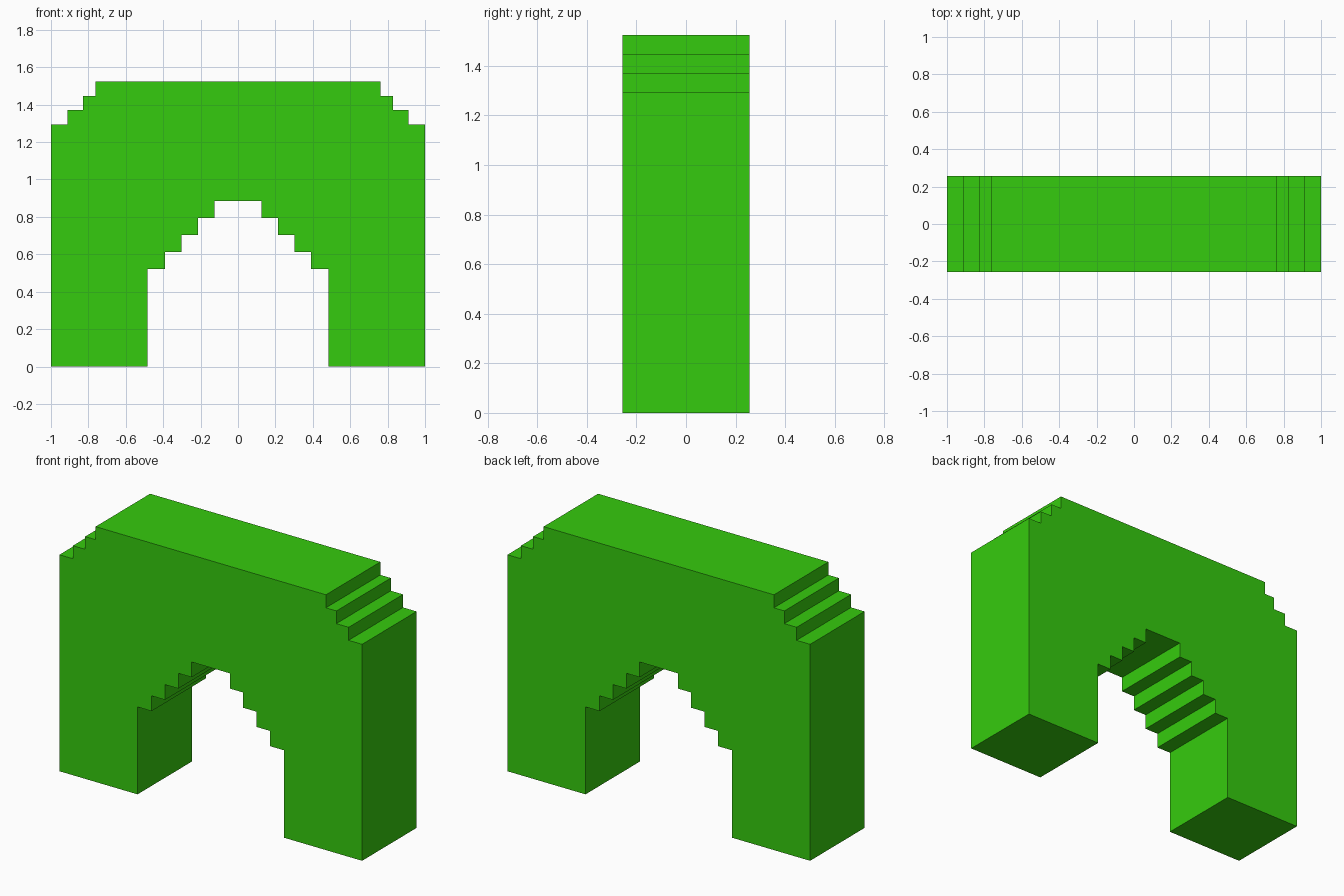
import bpy, bmesh

if "Cube" in bpy.data.objects:
    bpy.data.objects.remove(bpy.data.objects["Cube"])

HALF_DEPTH = 0.257

# Right half of the stepped arch outline, from the opening's top round to the crown
inner_x = [0.126, 0.214, 0.302, 0.391, 0.484]
inner_z = [0.886, 0.795, 0.704, 0.613, 0.522]
outer_x = [1.0, 0.911, 0.83, 0.761]
outer_z = [1.293, 1.371, 1.447, 1.525]

half = []
for i, (x, z) in enumerate(zip(inner_x, inner_z)):   # underside steps
    half.append((x, z))
    half.append((x, inner_z[i + 1] if i + 1 < len(inner_z) else 0.0))
half.append((1.0, 0.0))                              # foot of the leg
for i, (x, z) in enumerate(zip(outer_x, outer_z)):   # shoulder steps
    half.append((x, z))
    if i + 1 < len(outer_x):
        half.append((outer_x[i + 1], z))

# Mirror to the left half and extrude through the depth
outline = half + [(-x, z) for x, z in reversed(half)]
bm = bmesh.new()
face = bm.faces.new([bm.verts.new((x, -HALF_DEPTH, z)) for x, z in outline])
ret = bmesh.ops.extrude_face_region(bm, geom=[face], use_keep_orig=True)
moved = [g for g in ret["geom"] if isinstance(g, bmesh.types.BMVert)]
bmesh.ops.translate(bm, verts=moved, vec=(0, 2 * HALF_DEPTH, 0))
bmesh.ops.recalc_face_normals(bm, faces=bm.faces)

mesh = bpy.data.meshes.new("stepped_arch")
bm.to_mesh(mesh)
bm.free()

# Single bright green
green = bpy.data.materials.new("bright green")
green.diffuse_color = (0.036, 0.597, 0.0044, 1)
green.use_nodes = True
green.node_tree.nodes["Principled BSDF"].inputs["Base Color"].default_value = green.diffuse_color
mesh.materials.append(green)
bpy.context.collection.objects.link(bpy.data.objects.new("stepped_arch", mesh))
